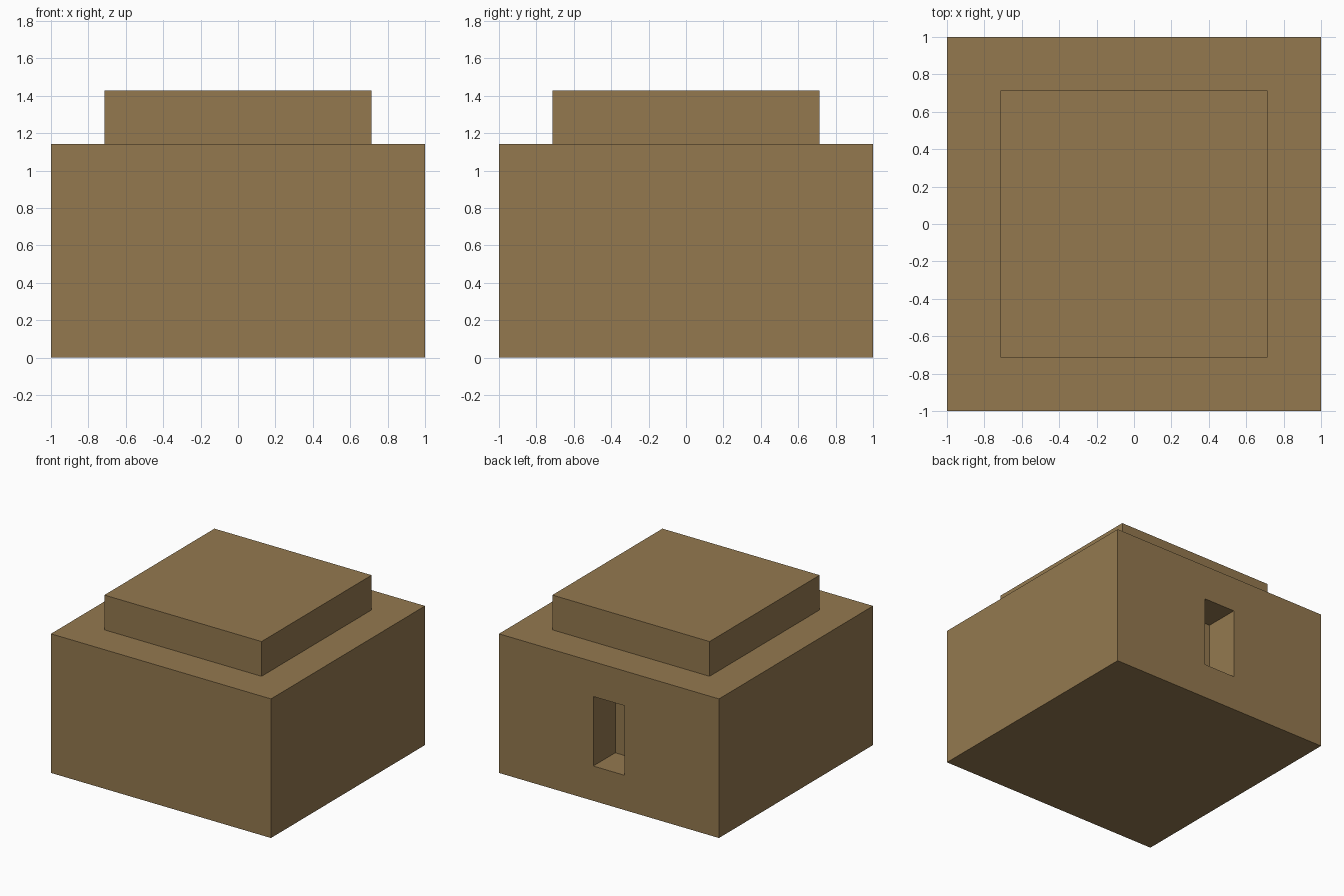
import bpy

cube = bpy.data.objects.get("Cube")
if cube:
    bpy.data.objects.remove(cube, do_unlink=True)

U = 2 / 7  # module that every dimension is a multiple of

brown = bpy.data.materials.new("earth_brown")
brown.use_nodes = True
colour = (0.296, 0.191, 0.078, 1)
brown.diffuse_color = colour
brown.node_tree.nodes["Principled BSDF"].inputs["Base Color"].default_value = colour


def box(name, size, centre):
    """Add a box, sized and placed in modules."""
    bpy.ops.mesh.primitive_cube_add(size=1, location=[c * U for c in centre])
    obj = bpy.context.object
    obj.name = obj.data.name = name
    obj.scale = [s * U for s in size]
    bpy.ops.object.transform_apply(location=True, rotation=False, scale=True)
    obj.data.materials.append(brown)
    return obj


# Main block and the smaller slab on top
body = box("body", (7, 7, 4), (0, 0, 2))
box("top_slab", (5, 5, 1), (0, 0, 4.5))

# Recess in the back, one module deep
cutter = box("recess_cutter", (1, 2, 2), (0, 3.5, 2))
cutter.hide_render = True
cut = body.modifiers.new("recess", "BOOLEAN")
cut.operation = "DIFFERENCE"
cut.solver = "EXACT"
cut.object = cutter
bpy.context.view_layer.objects.active = body
bpy.ops.object.modifier_apply(modifier=cut.name)
bpy.data.objects.remove(cutter, do_unlink=True)
